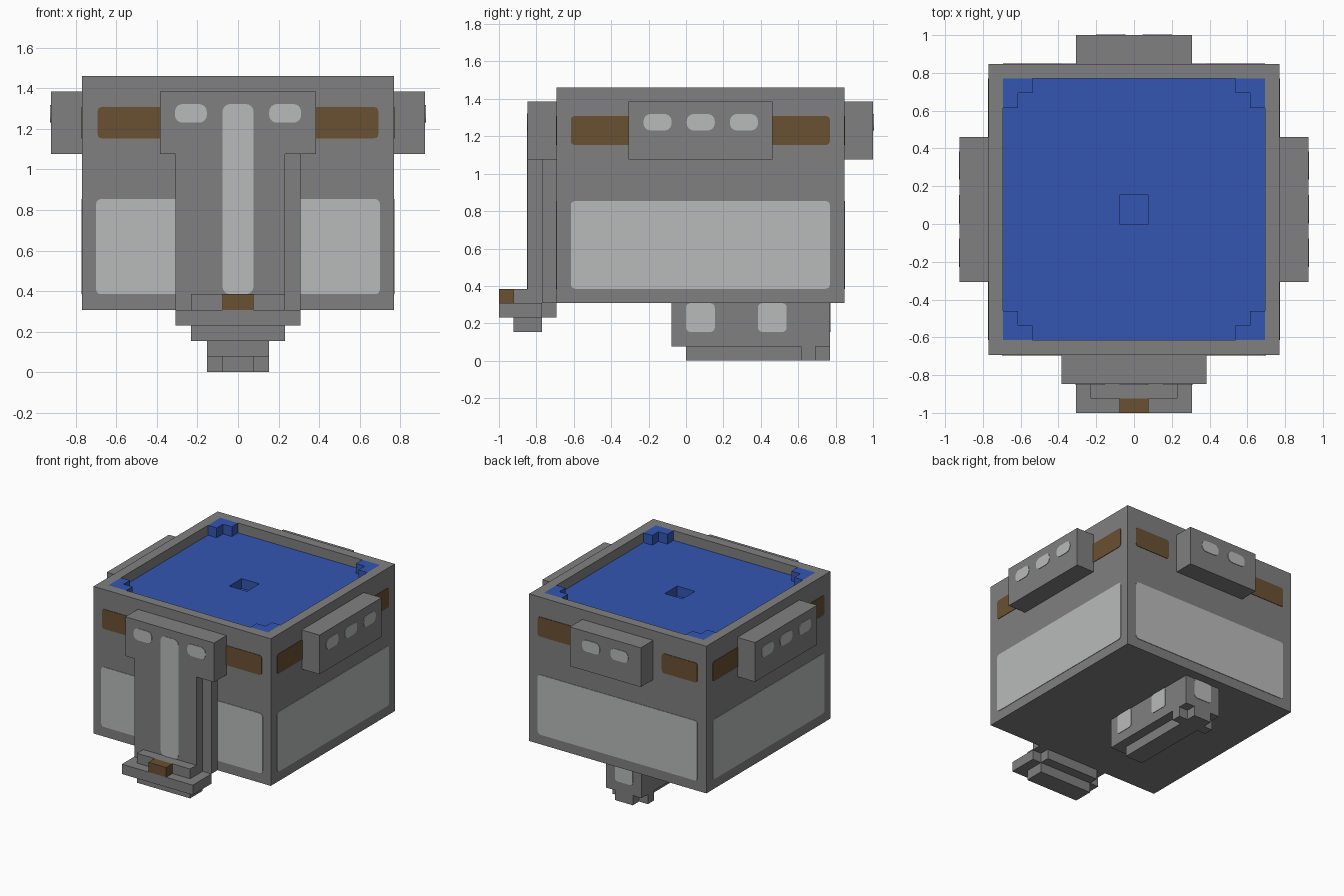
import bpy, bmesh, math
from mathutils import Vector

U = 1 / 13          # block size
T = 0.05            # painted plate thickness, in blocks

default = bpy.data.objects.get("Cube")
if default:
    bpy.data.objects.remove(default, do_unlink=True)


def material(name, rgb):
    m = bpy.data.materials.new(name)
    m.use_nodes = True
    m.diffuse_color = (*rgb, 1)
    node = next(n for n in m.node_tree.nodes if n.type == 'BSDF_PRINCIPLED')
    node.inputs["Base Color"].default_value = (*rgb, 1)
    return m


GREY = material("grey", (0.216, 0.216, 0.216))
PALE = material("pale_grey", (0.485, 0.497, 0.491))
BROWN = material("brown", (0.144, 0.082, 0.032))
BLUE = material("blue", (0.033, 0.093, 0.445))


def finish(name, bm, mat):
    mesh = bpy.data.meshes.new(name)
    bmesh.ops.recalc_face_normals(bm, faces=bm.faces)
    bm.to_mesh(mesh)
    bm.free()
    mesh.materials.append(mat)
    ob = bpy.data.objects.new(name, mesh)
    bpy.context.collection.objects.link(ob)
    return ob


def box(name, x, y, z, mat=GREY):
    """Box from (low, high) ranges in blocks."""
    bm = bmesh.new()
    bmesh.ops.create_cube(bm, size=1)
    for v in bm.verts:
        v.co = Vector([(a + b) / 2 + c * (b - a) for (a, b), c in zip((x, y, z), v.co)]) * U
    return finish(name, bm, mat)


def panel(name, axis, plane, side, along, z, mat, r=0.3):
    """Thin rounded plate on a wall; axis is the wall normal, side its sign."""
    (a0, a1), (z0, z1) = along, z
    pts = []
    corners = [(a1 - r, z1 - r), (a0 + r, z1 - r), (a0 + r, z0 + r), (a1 - r, z0 + r)]
    for i, (ca, cz) in enumerate(corners):
        for k in range(5):
            t = math.pi / 2 * (i + k / 4)
            pts.append((ca + r * math.cos(t), cz + r * math.sin(t)))

    def place(a, h, d):
        p = plane + side * d
        return Vector((p, a, h) if axis == 'x' else (a, p, h)) * U

    bm = bmesh.new()
    back = [bm.verts.new(place(a, h, 0)) for a, h in pts]
    front = [bm.verts.new(place(a, h, T)) for a, h in pts]
    bm.faces.new(back)
    bm.faces.new(front)
    n = len(pts)
    for i in range(n):
        j = (i + 1) % n
        bm.faces.new((back[i], back[j], front[j], front[i]))
    return finish(name, bm, mat)


# Main body with a sunken top and a small square hole
body = box("body", (-10, 10), (-9, 11), (4, 19))
cutters = [box("top_cutter", (-9, 9), (-8, 10), (18, 20)),
           box("hole_cutter", (-1, 1), (0, 2), (17, 18.5))]
for c in cutters:
    c.hide_render = True
    mod = body.modifiers.new(c.name, 'BOOLEAN')
    mod.operation = 'DIFFERENCE'
    mod.solver = 'EXACT'
    mod.object = c
graph = bpy.context.evaluated_depsgraph_get()
cut_mesh = bpy.data.meshes.new_from_object(body.evaluated_get(graph))
body.modifiers.clear()
body.data = cut_mesh
for c in cutters:
    bpy.data.objects.remove(c, do_unlink=True)
cut_mesh.materials.clear()
for m in (GREY, BLUE):
    cut_mesh.materials.append(m)
for f in cut_mesh.polygons:
    c = f.center / U
    floor = f.normal.z > 0.5 and c.z < 18.5
    hole = abs(c.x) < 1.5 and -0.5 < c.y < 2.5 and 16.5 < c.z < 18.2
    f.material_index = int(floor or hole)

# Stepped blue blocks in the corners of the sunken top
for sx, sx_name in ((-1, "right"), (1, "left")):
    for sy, sy_name in ((-1, "front"), (1, "back")):
        name = f"corner_step_{sy_name}_{sx_name}"
        xs = lambda a, b: tuple(sorted((sx * a, sx * b)))
        ys = lambda a, b: tuple(sorted((1 + sy * a, 1 + sy * b)))
        box(name + "_long", xs(7, 9), ys(8, 9), (18, 19), BLUE)
        box(name + "_short", xs(8, 9), ys(7, 8), (18, 19), BLUE)

# Side brackets, windows and bands
for s, tag in ((-1, "right"), (1, "left")):
    box(f"{tag}_bracket", tuple(sorted((s * 10, s * 12))), (-4, 6), (14, 18))
    for i in range(3):
        y = -3 + 3 * i
        panel(f"{tag}_bracket_light_{i}", 'x', s * 12, s, (y + 0.05, y + 1.6 + 0.4),
              (16, 17.15), PALE, 0.5)
    panel(f"{tag}_window", 'x', s * 10, s, (-8, 10), (5, 11.1), PALE)
    panel(f"{tag}_band_front", 'x', s * 10, s, (-8, -3.8), (15, 17), BROWN, 0.25)
    panel(f"{tag}_band_back", 'x', s * 10, s, (5.8, 10), (15, 17), BROWN, 0.25)

# Back bracket
box("back_bracket", (-4, 4), (11, 13), (14, 18))
panel("back_window", 'y', 11, 1, (-9, 9), (5, 11.1), PALE)
for s, tag in ((-1, "right"), (1, "left")):
    pair = lambda a, b: tuple(sorted((s * a, s * b)))
    panel(f"back_bracket_light_{tag}", 'y', 13, 1, pair(0.6, 2.6), (16, 17.15), PALE, 0.5)
    panel(f"back_band_{tag}", 'y', 11, 1, pair(5, 9), (15, 17), BROWN, 0.25)
    # Front wall paint
    panel(f"front_window_{tag}", 'y', -9, -1, pair(3.5, 9.1), (5, 11.1), PALE)
    panel(f"front_band_{tag}", 'y', -9, -1, pair(4.5, 9), (15, 17), BROWN, 0.25)
    panel(f"front_head_light_{tag}", 'y', -11, -1, pair(2, 4.05), (16, 17.2), PALE, 0.5)

# Front column with its head, base tray and buckle
box("front_head", (-5, 5), (-11, -9), (14, 18))
box("front_column_back", (-4, 4), (-10, -9), (4, 14))
box("front_column", (-4, 3), (-11, -10), (4, 14))
panel("front_stripe", 'y', -11, -1, (-1, 1), (5, 17.2), PALE, 0.5)
box("tray", (-4, 4), (-13, -10), (3, 4))
box("tray_neck", (-3, 3), (-10, -9), (3, 4))
box("tray_foot", (-3, 3), (-12, -10), (2, 3))
box("tray_step", (-3, 3), (-12, -11), (4, 5))
box("buckle", (-1, 1), (-13, -12), (4, 5), BROWN)

# Underside keel with cross bar and lights
box("keel", (-2, 2), (-1, 10), (1, 4))
box("keel_rail", (-1, 1), (0, 10), (0, 1))
box("keel_cross_bar", (-2, 2), (8, 9), (0, 1))
for s, tag in ((-1, "right"), (1, "left")):
    panel(f"keel_light_front_{tag}", 'x', s * 2, s, (0, 2), (2, 4), PALE)
    panel(f"keel_light_back_{tag}", 'x', s * 2, s, (5, 7), (2, 4), PALE)
panel("keel_light_end", 'y', 10, 1, (-1, 1), (2, 4), PALE)
